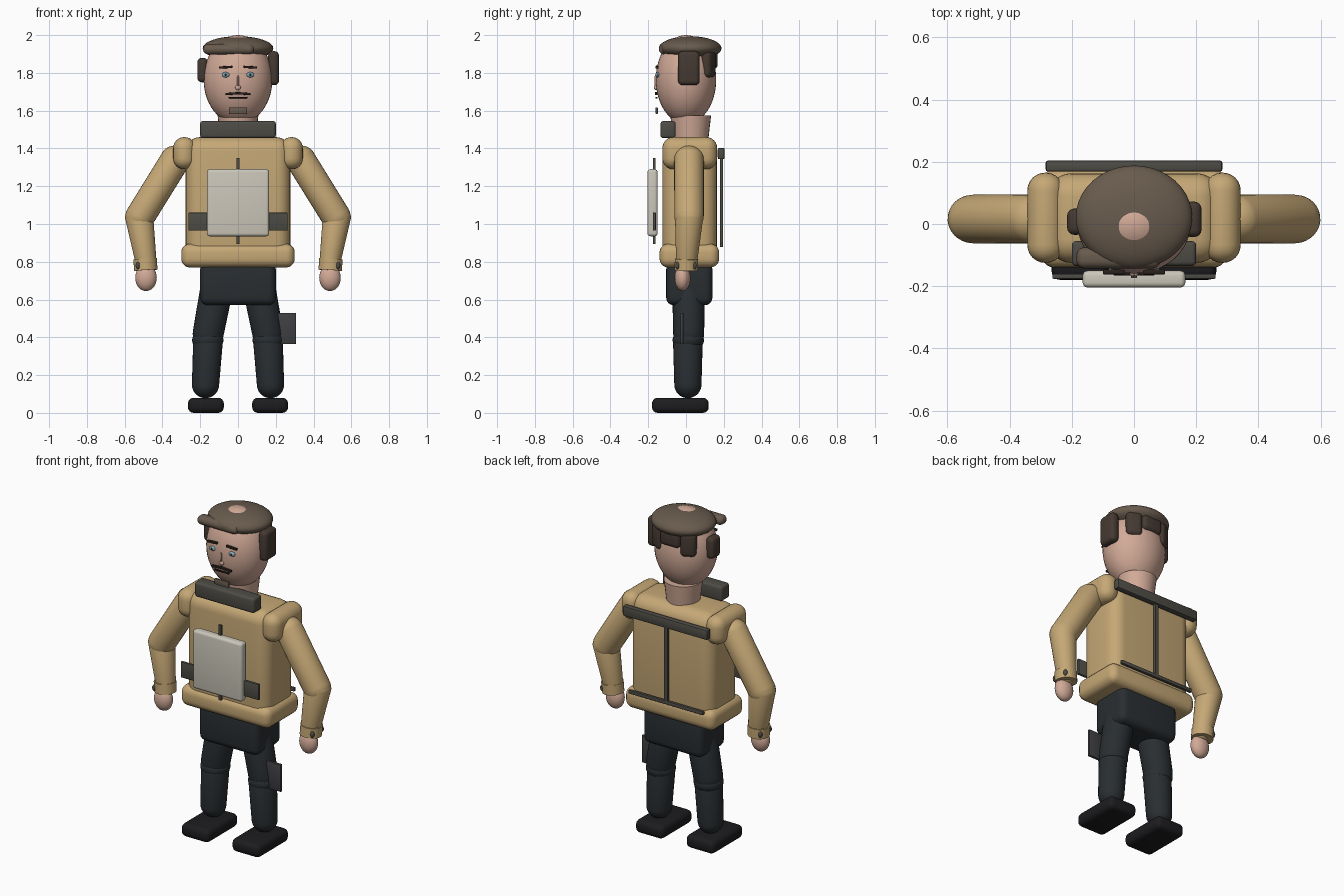
import bpy, bmesh, math
from mathutils import Vector, Matrix

if "Cube" in bpy.data.objects:
    bpy.data.objects.remove(bpy.data.objects["Cube"])


def mat(name, *rgb):
    m = bpy.data.materials.new(name)
    m.diffuse_color = (*rgb, 1)
    m.use_nodes = True
    m.node_tree.nodes["Principled BSDF"].inputs["Base Color"].default_value = m.diffuse_color
    return m


TAN = mat("tan_cloth", .56, .39, .18)
SKIN = mat("skin", .64, .40, .31)
HAIR = mat("hair", .14, .105, .075)
DARK_HAIR = mat("dark_hair", .06, .042, .032)
TROUSER = mat("trouser", .022, .027, .031)
SHOE = mat("shoe", .012, .012, .014)
STRAP = mat("strap", .075, .072, .06)
CARD = mat("card", .05, .05, .056)
PACK = mat("pack", .60, .57, .49)
EYE = mat("eye", .22, .40, .48)
BROW = mat("brow", .025, .016, .012)


def finish(name, bm, material):
    me = bpy.data.meshes.new(name)
    bm.to_mesh(me)
    bm.free()
    me.materials.append(material)
    ob = bpy.data.objects.new(name, me)
    bpy.context.collection.objects.link(ob)
    return ob


def box(name, x, y, z, material, bevel=0.0, seg=4, tilt=0, spin=0):
    """Rounded box given by its extents on each axis."""
    size = Vector((x[1] - x[0], y[1] - y[0], z[1] - z[0]))
    mid = Vector((x[0] + x[1], y[0] + y[1], z[0] + z[1])) / 2
    bm = bmesh.new()
    bmesh.ops.create_cube(bm, size=1)
    bmesh.ops.scale(bm, vec=size, verts=bm.verts)
    if bevel:
        bmesh.ops.bevel(bm, geom=bm.edges[:], offset=min(bevel, min(size) * .49),
                        segments=seg, profile=.5, affect='EDGES')
    rot = Matrix.Rotation(spin, 4, 'Z') @ Matrix.Rotation(tilt, 4, 'Y')
    bm.transform(Matrix.Translation(mid) @ rot)
    return finish(name, bm, material)


def ball(name, c, r, material, u=32, v=20):
    bm = bmesh.new()
    bmesh.ops.create_uvsphere(bm, u_segments=u, v_segments=v, radius=1)
    bm.transform(Matrix.Translation(c) @ Matrix.Diagonal((*r, 1)))
    return finish(name, bm, material)


def limb(name, a, b, ra, rb, material):
    """Tapered capsule from a to b."""
    a, b = Vector(a), Vector(b)
    bm = bmesh.new()
    bmesh.ops.create_uvsphere(bm, u_segments=28, v_segments=16, radius=1)
    for v in bm.verts:
        if v.co.z < -.01:
            v.co *= ra
        else:
            v.co = v.co * rb + Vector((0, 0, (b - a).length))
    rot = (b - a).to_track_quat('Z', 'Y').to_matrix().to_4x4()
    bm.transform(Matrix.Translation(a) @ rot)
    return finish(name, bm, material)


def cyl(name, a, b, ra, rb, material):
    a, b = Vector(a), Vector(b)
    bm = bmesh.new()
    bmesh.ops.create_cone(bm, cap_ends=True, segments=28, radius1=ra, radius2=rb,
                          depth=(b - a).length)
    rot = (b - a).to_track_quat('Z', 'Y').to_matrix().to_4x4()
    bm.transform(Matrix.Translation((a + b) / 2) @ rot)
    return finish(name, bm, material)


# torso, hem and pelvis
box("jacket", (-.277, .277), (-.125, .163), (.80, 1.46), TAN, .075, 6)
box("jacket_hem", (-.30, .30), (-.14, .175), (.77, .895), TAN, .045, 5)
box("pelvis", (-.2, .2), (-.105, .14), (.57, .80), TROUSER, .04)

# limbs, both sides
for s, side in ((-1, "left"), (1, "right")):
    xs = lambda p, q: tuple(sorted((s * p, s * q)))
    box("shoulder_" + side, xs(.225, .343), (-.125, .165), (1.29, 1.46), TAN, .058, 6)
    limb("upper_arm_" + side, (s * .335, .016, 1.335), (s * .518, .016, 1.04), .08, .078, TAN)
    limb("forearm_" + side, (s * .522, .016, 1.03), (s * .487, .003, .80), .077, .056, TAN)
    cyl("cuff_" + side, (s * .492, .003, .815), (s * .488, .001, .755), .062, .062, TAN)
    ball("hand_" + side, (s * .487, -.018, .715), (.057, .042, .07), SKIN, 24, 14)
    for y in (-.045, .045):
        ball("cuff_button_" + side, (s * .53, y, .78), (.012, .012, .02), STRAP, 12, 8)
    limb("thigh_" + side, (s * .12, .014, .62), (s * .158, .014, .42), .088, .082, TROUSER)
    ball("knee_" + side, (s * .16, .012, .385), (.083, .083, .06), TROUSER)
    limb("shin_" + side, (s * .16, .01, .36), (s * .172, .01, .15), .08, .072, TROUSER)
    box("shoe_" + side, xs(.075, .265), (-.18, .12), (0, .08), SHOE, .03)

# neck, head and collar
cyl("neck", (0, .025, 1.42), (0, .025, 1.575), .09, .108, SKIN)
ball("head", (0, 0, 1.765), (.182, .16, .235), SKIN, 40, 28)
box("collar", (-.2, .2), (-.135, -.055), (1.455, 1.545), STRAP, .014, 3)

# hair cap, fringe and tufts
ball("hair_cap", (0, .022, 1.93), (.187, .166, .064), HAIR, 40, 20)
box("fringe", (-.185, .085), (-.143, -.075), (1.898, 1.952), HAIR, .027, 5)
box("side_hair_left", (-.215, -.16), (-.035, .05), (1.75, 1.88), DARK_HAIR, .024)
box("side_hair_right", (.16, .217), (-.042, .072), (1.735, 1.915), DARK_HAIR, .024)
for i, (x, y, z, w) in enumerate(((-.1, .118, 1.775, .09), (.0, .14, 1.82, .13), (.1, .118, 1.775, .09))):
    box("back_tuft_%d" % i, (x - w / 2, x + w / 2), (y - .028, y + .028), (z, 1.92),
        DARK_HAIR, .025, spin=-x * 5)

# face
for s, side in ((-1, "left"), (1, "right")):
    ball("eye_" + side, (s * .065, -.15, 1.79), (.021, .01, .014), EYE, 16, 10)
    ball("pupil_" + side, (s * .065, -.157, 1.79), (.007, .005, .008), BROW, 10, 6)
    box("brow_" + side, sorted((s * .03, s * .1)), (-.162, -.146), (1.824, 1.836), BROW, .003, 2,
        tilt=s * .06)
    box("moustache_" + side, sorted((s * .0, s * .066)), (-.165, -.15), (1.684, 1.696), BROW, .003, 2,
        tilt=s * .08)
box("nose_bridge", (-.004, .004), (-.167, -.152), (1.725, 1.785), SKIN, .003, 2)
ball("nose_tip", (0, -.158, 1.722), (.015, .012, .014), SKIN, 16, 10)
box("mouth", (-.05, .05), (-.162, -.15), (1.665, 1.673), BROW, .003, 2)
box("chin_patch", (-.048, .048), (-.161, -.149), (1.582, 1.618), HAIR, .004, 2)

# chest pack with strap and rod
box("chest_pack", (-.165, .165), (-.204, -.15), (.935, 1.29), PACK, .016)
box("chest_rod", (-.009, .009), (-.174, -.162), (.895, 1.35), STRAP)
box("waist_strap", (-.262, .262), (-.176, -.16), (.965, 1.06), STRAP, .003, 2)

# back frame
box("back_top_bar", (-.284, .284), (.168, .204), (1.343, 1.403), STRAP, .008, 2)
box("back_rod", (-.012, .012), (.18, .196), (.89, 1.36), STRAP)
box("back_bottom_bar", (-.25, .25), (.18, .197), (.878, .9), STRAP, .003, 2)

# thigh card
box("thigh_card", (.21, .308), (-.03, -.014), (.365, .53), CARD, .003, 2)

for ob in bpy.data.objects:
    ob.select_set(True)
bpy.context.view_layer.objects.active = bpy.data.objects["head"]
bpy.ops.object.shade_smooth_by_angle(angle=math.radians(35))
